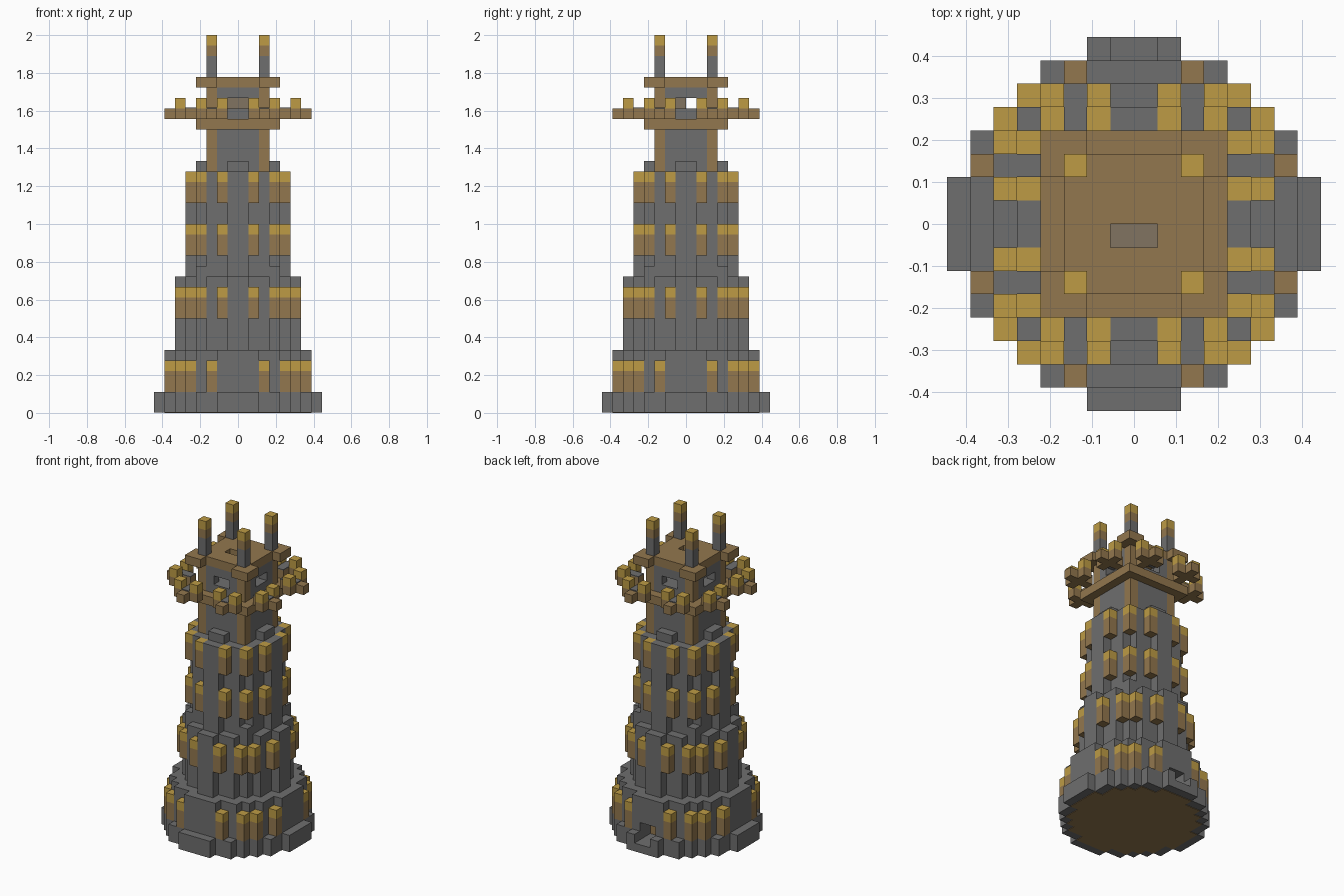
import bpy, bmesh
from mathutils import Vector

old = bpy.data.objects.get("Cube")
if old:
    bpy.data.objects.remove(old, do_unlink=True)

U = 1 / 18  # size of one block


def material(name, rgb):
    m = bpy.data.materials.new(name)
    m.use_nodes = True
    m.diffuse_color = (*rgb, 1)
    m.node_tree.nodes["Principled BSDF"].inputs["Base Color"].default_value = (*rgb, 1)
    return m


STONE, WOOD, GOLD, ASH = range(4)
MATS = [material("stone_grey", (0.156, 0.156, 0.156)),
        material("timber_brown", (0.29, 0.185, 0.077)),
        material("lantern_gold", (0.51, 0.33, 0.06)),
        material("ash_brown", (0.22, 0.175, 0.12))]


def finish(name, bm):
    bmesh.ops.recalc_face_normals(bm, faces=bm.faces)
    mesh = bpy.data.meshes.new(name)
    bm.to_mesh(mesh)
    bm.free()
    for m in MATS:
        mesh.materials.append(m)
    obj = bpy.data.objects.new(name, mesh)
    bpy.context.collection.objects.link(obj)
    return obj


def boxes(name, items):
    """One object from (low corner, high corner, material) boxes in block units."""
    bm = bmesh.new()
    for lo, hi, mat in items:
        lo, hi = Vector(lo), Vector(hi)
        geo = bmesh.ops.create_cube(bm, size=1)
        for v in geo["verts"]:
            v.co = ((lo + hi) / 2 + v.co * (hi - lo)) * U
        for f in {f for v in geo["verts"] for f in v.link_faces}:
            f.material_index = mat
    return finish(name, bm)


def disc(name, widths, z0, z1, mat=STONE):
    """Stepped round slab; widths are the half widths of successive rows."""
    quarter = []
    for y, w in enumerate(widths):
        for p in ((w, y), (w, y + 1)):
            if y == 0 and p[1] == 0:
                continue
            quarter.append(p)
    quarter.append((0, len(widths)))
    # drop points in the middle of straight runs
    chain = [(widths[0], 0)] + quarter
    keep = [b for a, b, c in zip(chain, chain[1:], chain[2:])
            if (b[0] - a[0]) * (c[1] - b[1]) != (b[1] - a[1]) * (c[0] - b[0])]
    back = keep[::-1]
    loop = (keep + [(-x, y) for x, y in back]
            + [(-x, -y) for x, y in keep] + [(x, -y) for x, y in back])
    bm = bmesh.new()
    face = bm.faces.new([bm.verts.new((x * U, y * U, z0 * U)) for x, y in loop])
    geo = bmesh.ops.extrude_face_region(bm, geom=[face])["geom"]
    top = [v for v in geo if isinstance(v, bmesh.types.BMVert)]
    bmesh.ops.translate(bm, verts=top, vec=(0, 0, (z1 - z0) * U))
    for f in bm.faces:
        f.material_index = mat
    return finish(name, bm)


def around(a, b):
    """Low corners of a block repeated by mirroring in x, y and the diagonal."""
    return sorted({(x if sx > 0 else -x - 1, y if sy > 0 else -y - 1)
                   for x, y in ((a, b), (b, a)) for sx in (1, -1) for sy in (1, -1)})


def stack(cells, z0, z1, mat):
    return [((x, y, z0), (x + 1, y + 1, z1), mat)
            for cell in cells for x, y in around(*cell)]


def lantern_posts(name, cells, z):
    boxes(name, stack(cells, z, z + 2, WOOD) + stack(cells, z + 2, z + 3, GOLD))


def four_sides(x0, x1, y0, y1, z0, z1, mat):
    """A box repeated on the four sides by quarter turns."""
    out = []
    for _ in range(4):
        out.append(((min(x0, x1), min(y0, y1), z0), (max(x0, x1), max(y0, y1), z1), mat))
        x0, x1, y0, y1 = -y0, -y1, x0, x1
    return out


# Stepped round tiers
TIER_1 = (7, 7, 6, 6, 5, 4, 2)
base = disc("base", (8, 8, 7, 7, 6, 5, 4, 2), 0.06, 2)
lower = disc("lower_tier", TIER_1, 2, 6)
disc("underside_floor", TIER_1, 0, 0.12, WOOD)
disc("middle_tier", (6, 5, 5, 4, 3, 1), 6, 13)
disc("upper_tier", (5, 4, 4, 3, 1), 13, 23)
boxes("middle_tier_corners", stack([(3, 3)], 13, 14, STONE))
boxes("upper_tier_merlons", four_sides(-1, 1, 3, 4, 23, 24, STONE))

# Doorway cut into the back
cutter = boxes("doorway_cutter", [((-1, 5, 1), (1, 9, 3), STONE)])
cutter.hide_render = True
for obj in (base, lower):
    mod = obj.modifiers.new("doorway", "BOOLEAN")
    mod.operation = "DIFFERENCE"
    mod.object = cutter
    mod.solver = "EXACT"
    bpy.context.view_layer.objects.active = obj
    bpy.ops.object.modifier_apply(modifier=mod.name)
bpy.data.objects.remove(cutter, do_unlink=True)
boxes("door", [((-1, 5, 1), (1, 5.1, 3), WOOD)])

# Lantern posts standing against each tier
lantern_posts("lower_tier_posts", [(2, 6), (4, 5)], 2)
lantern_posts("middle_tier_posts", [(1, 5), (3, 4)], 9)
for z in (15, 20):
    lantern_posts("upper_tier_posts", [(1, 4), (3, 3)], z)

# Square shaft with timber corners, and the lookout room with windows
boxes("shaft_corners", stack([(2, 2)], 23, 31, WOOD))
boxes("shaft_walls", four_sides(-2, 2, 0, 3, 23, 29, STONE))
boxes("lookout_walls",
      four_sides(-2, -1, 2, 3, 29, 30, STONE)
      + four_sides(1, 2, 2, 3, 29, 30, STONE)
      + four_sides(-2, 2, 2, 3, 30, 31, STONE))
boxes("lookout_hearth", [((-1, -1, 29), (1, 0, 30.5), ASH)])
boxes("lookout_deck", [((-4, -4, 27), (4, 4, 28), WOOD)])

# Cross shaped brackets carrying lanterns
boxes("brackets", stack([(2, 4), (2, 5), (2, 6), (1, 5), (3, 5)], 28, 29, WOOD))
boxes("bracket_tops", stack([(2, 4), (2, 5)], 29, 29.1, STONE))
boxes("bracket_lanterns", stack([(1, 5), (3, 5)], 29, 30, GOLD))

# Roof with a smoke hole and overhanging corners
boxes("roof", [((-3, -3, 31), (3, -1, 32), WOOD),
               ((-3, 0, 31), (3, 3, 32), WOOD),
               ((-3, -1, 31), (-1, 0, 32), WOOD),
               ((1, -1, 31), (3, 0, 32), WOOD)])
boxes("roof_corners", stack([(2, 3), (3, 3)], 31, 32, WOOD))

# Corner spires
boxes("spires", stack([(2, 2)], 32, 34, STONE) + stack([(2, 2)], 34, 35, WOOD)
      + stack([(2, 2)], 35, 36, GOLD))
